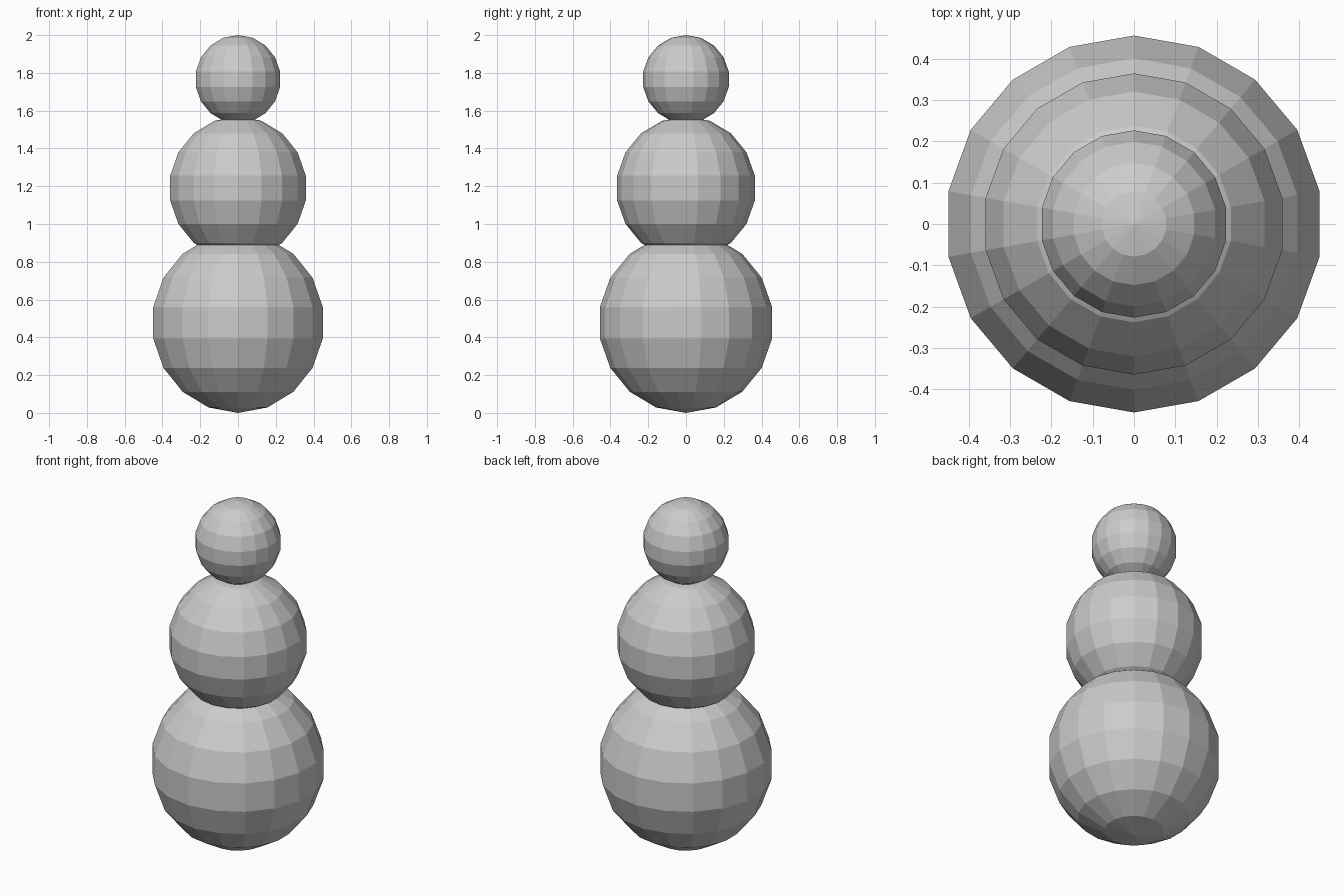
import bpy
import bmesh
import math
from mathutils import Matrix

if "Cube" in bpy.data.objects:
    bpy.data.objects.remove(bpy.data.objects["Cube"])


def ball(name, z, radius, height):
    # Low-poly sphere, 18 sides and 9 rings, with a vertex column facing -y
    bm = bmesh.new()
    bmesh.ops.create_uvsphere(bm, u_segments=18, v_segments=9, radius=1)
    v = max(bm.verts, key=lambda p: math.hypot(p.co.x, p.co.y))
    turn = math.pi / 2 - math.atan2(v.co.y, v.co.x)
    scale = Matrix.Diagonal((radius, radius, height, 1))
    bm.transform(Matrix.Translation((0, 0, z)) @ scale @ Matrix.Rotation(turn, 4, 'Z'))
    mesh = bpy.data.meshes.new(name)
    bm.to_mesh(mesh)
    bm.free()
    obj = bpy.data.objects.new(name, mesh)
    bpy.context.collection.objects.link(obj)


# Three stacked snowballs, slightly overlapping
ball("lower_ball", 0.477, 0.463, 0.477)
ball("middle_ball", 1.19, 0.370, 0.379)
ball("upper_ball", 1.766, 0.230, 0.234)
